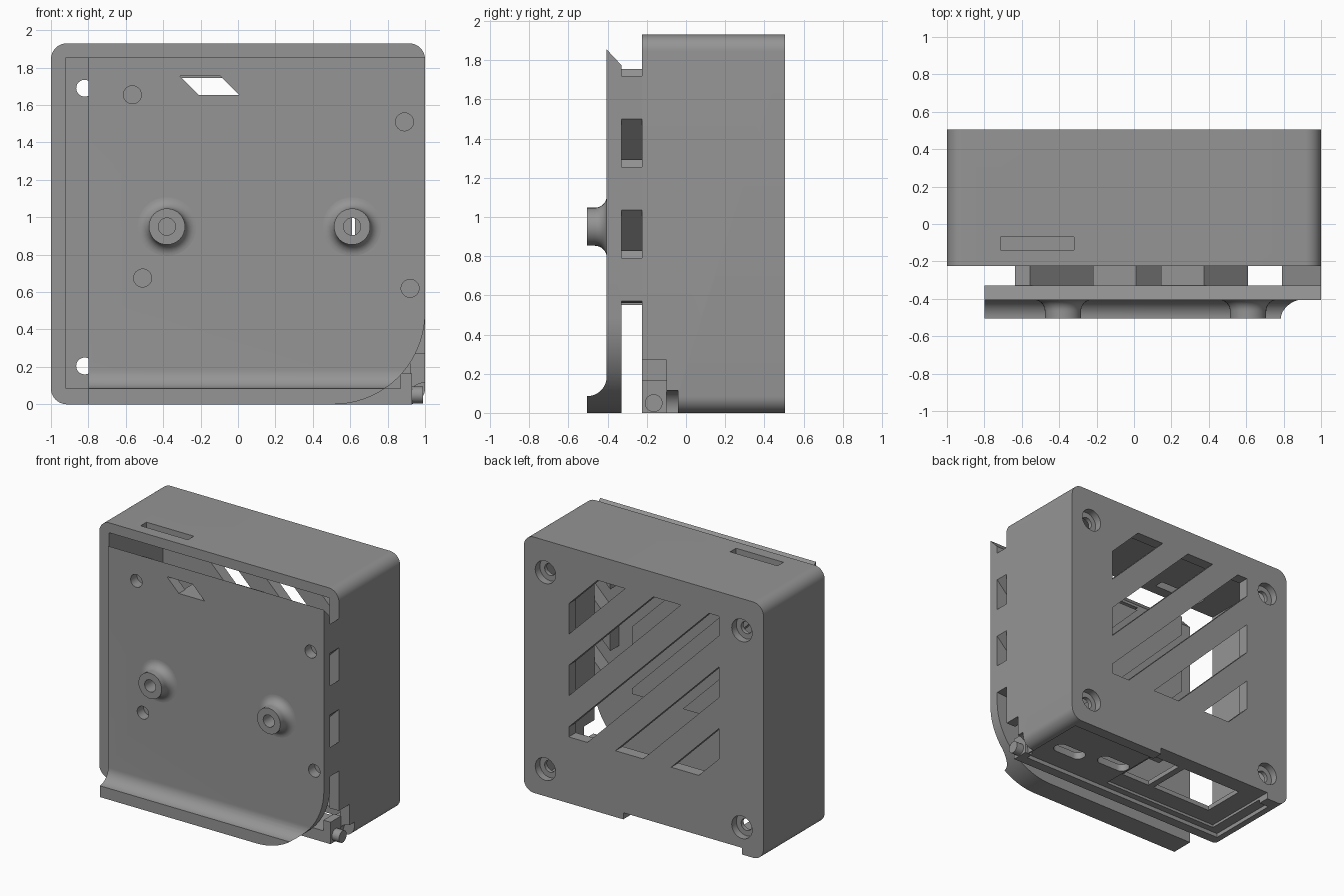
import bpy, bmesh, math

if "Cube" in bpy.data.objects:
    bpy.data.objects.remove(bpy.data.objects["Cube"])

grey = bpy.data.materials.new("plain_grey")
grey.diffuse_color = (0.3, 0.3, 0.3, 1)
grey.use_nodes = True
grey.node_tree.nodes["Principled BSDF"].inputs["Base Color"].default_value = grey.diffuse_color


def prism(name, pts, a, b, axis="y"):
    """Extrude a 2D outline: axis y takes (x, z), x takes (y, z), z takes (x, y)."""
    place = {"y": lambda p, d: (p[0], d, p[1]),
             "x": lambda p, d: (d, p[0], p[1]),
             "z": lambda p, d: (p[0], p[1], d)}[axis]
    bm = bmesh.new()
    lo = [bm.verts.new(place(p, a)) for p in pts]
    hi = [bm.verts.new(place(p, b)) for p in pts]
    bm.faces.new(lo)
    bm.faces.new(hi[::-1])
    for i in range(len(pts)):
        j = (i + 1) % len(pts)
        bm.faces.new((lo[j], lo[i], hi[i], hi[j]))
    return finish(name, bm)


def finish(name, bm):
    bmesh.ops.recalc_face_normals(bm, faces=bm.faces)
    me = bpy.data.meshes.new(name)
    bm.to_mesh(me)
    bm.free()
    me.materials.append(grey)
    ob = bpy.data.objects.new(name, me)
    bpy.context.collection.objects.link(ob)
    return ob


def block(name, x0, x1, y0, y1, z0, z1):
    return prism(name, [(x0, z0), (x1, z0), (x1, z1), (x0, z1)], y0, y1)


def arc(cx, cy, r, a0, a1, n=10):
    return [(cx + r * math.cos(math.radians(a0 + (a1 - a0) * i / n)),
             cy + r * math.sin(math.radians(a0 + (a1 - a0) * i / n))) for i in range(n + 1)]


def disc(name, u, v, r, a, b, axis="y"):
    return prism(name, arc(u, v, r, 0, 360 - 11.25, 31), a, b, axis)


def rounded(x0, x1, z0, z1, r):
    return (arc(x1 - r, z1 - r, r, 0, 90) + arc(x0 + r, z1 - r, r, 90, 180)
            + arc(x0 + r, z0 + r, r, 180, 270) + arc(x1 - r, z0 + r, r, 270, 360))


def boolean(ob, tool, op="DIFFERENCE"):
    bpy.context.view_layer.objects.active = ob
    m = ob.modifiers.new(op, "BOOLEAN")
    m.operation, m.solver, m.object = op, "EXACT", tool
    bpy.ops.object.modifier_apply(modifier=m.name)
    bpy.data.objects.remove(tool)


def smooth(ob):
    bpy.ops.object.select_all(action="DESELECT")
    ob.select_set(True)
    bpy.context.view_layer.objects.active = ob
    bpy.ops.object.shade_smooth_by_angle(angle=math.radians(30))


def band(s0, s1, x0, x1, z0, z1):
    """Diagonal strip s0 < x + z < s1 clipped to a rectangle."""
    pts = [(x0, z0), (x1, z0), (x1, z1), (x0, z1)]
    for s, sign in ((s0, 1), (s1, -1)):
        out = []
        for i, p in enumerate(pts):
            q = pts[(i + 1) % len(pts)]
            dp, dq = sign * (p[0] + p[1] - s), sign * (q[0] + q[1] - s)
            if dp >= 0:
                out.append(p)
            if dp * dq < 0:
                t = dp / (dp - dq)
                out.append((p[0] + t * (q[0] - p[0]), p[1] + t * (q[1] - p[1])))
        pts = out
    return pts


# Main housing: open-fronted rounded shell
housing = prism("housing", rounded(-1, 1, 0, 1.93, 0.085), -0.225, 0.505)
boolean(housing, block("c", -0.92, 0.92, -0.4, 0.42, 0.085, 1.855))

# Diagonal vents in the back wall
sums = [1.9 - 0.465 * k for k in range(5)]
for s in sums:
    boolean(housing, prism("c", band(s, s + 0.23, -0.63, 0.625, 0.5, 1.745), 0.35, 0.6))

# Screw holes with counterbores
for x in (-0.82, 0.82):
    for z in (0.205, 1.69):
        boolean(housing, disc("c", x, z, 0.045, 0.3, 0.6))
        boolean(housing, disc("c", x, z, 0.085, 0.45, 0.6))

# Slot in the top wall
boolean(housing, block("c", -0.715, -0.32, -0.14, -0.07, 1.8, 2))

# Recessed underside with port openings
boolean(housing, block("c", -0.9, 0.9, -0.15, 0.42, -0.1, 0.03))
boolean(housing, block("c", -0.82, 0.17, -0.1, 0.6, -0.1, 0.05))
for x, y in ((0.66, 0.07), (0.31, 0.14)):
    boolean(housing, prism("c", rounded(x - 0.13, x + 0.13, y - 0.055, y + 0.055, 0.05), -0.1, 0.2, "z"))
boolean(housing, block("c", -0.1, 0.14, 0.04, 0.38, -0.1, 0.2))
boolean(housing, block("c", -0.66, -0.15, 0.04, 0.38, -0.1, 0.2))

# Cable notch in the lower right corner
boolean(housing, block("c", 0.87, 1.1, -0.3, -0.1, -0.1, 0.27))
boolean(housing, disc("c", 1.0, 0.02, 0.095, -0.3, -0.04))
smooth(housing)
block("notch_block", 0.87, 0.93, -0.225, -0.1, 0.0, 0.165)
smooth(disc("notch_peg", -0.165, 0.05, 0.045, 0.93, 0.99, "x"))

# Front plate: side profile with flared lip, trimmed by a rounded corner outline
flare = arc(-0.505, 0.185, 0.1, -90, 0, 12)
plate = prism("front_plate", [(-0.33, 0), (-0.505, 0)] + flare
              + [(-0.405, 1.855), (-0.33, 1.775)], -0.8, 1.0, "x")
outline = [(-0.9, -0.1), (0.51, -0.1)] + arc(0.51, 0.49, 0.49, -90, 0, 24) + [(1.0, 2), (-0.9, 2)]
outline[1] = (0.505, -0.1)
boolean(plate, prism("c", outline, -0.7, -0.2), "INTERSECT")
for x, z in ((-0.565, 1.655), (-0.51, 0.675), (0.89, 1.51), (0.92, 0.62)):
    boolean(plate, disc("c", x, z, 0.048, -0.6, -0.3))
boolean(plate, prism("c", band(1.445, 1.66, -0.5, 0.3, 1.655, 1.755), -0.6, -0.3))
for x in (-0.38, 0.61):
    boolean(plate, disc("c", x, 0.95, 0.046, -0.6, -0.3))
smooth(plate)

# Bosses: hollow lathed posts with a filleted foot
prof = [(0.046, -0.40), (0.046, -0.505), (0.097, -0.505)] + arc(0.157, -0.465, 0.06, 180, 90, 8) + [(0.157, -0.40)]
for side, x in (("left", -0.38), ("right", 0.61)):
    bm = bmesh.new()
    n = 32
    rings = [[bm.verts.new((x + r * math.cos(math.tau * i / n), y, 0.95 + r * math.sin(math.tau * i / n)))
              for i in range(n)] for r, y in prof]
    for k in range(len(rings)):
        a, b = rings[k], rings[(k + 1) % len(rings)]
        for i in range(n):
            j = (i + 1) % n
            bm.faces.new((a[i], a[j], b[j], b[i]))
    smooth(finish(side + "_boss", bm))

# Diagonal bars behind the plate, matching the vents
for k, s in enumerate(sums):
    top = 1.655 if k == 1 else 1.755
    prism("vent_bar_%d" % (k + 1), band(s, s + 0.23, -0.635, 0.61, 0.55, top), -0.33, -0.225)

# Slanted spacers along the right edge
for k in range(3):
    z = 0.57 + 0.465 * k
    low = max(z - 0.21, 0.56)
    prism("edge_spacer_%d" % (k + 1), [(0.79, low), (1, z), (1, z + 0.22), (0.79, max(z + 0.01, low + 0.02))],
          -0.33, -0.225)
